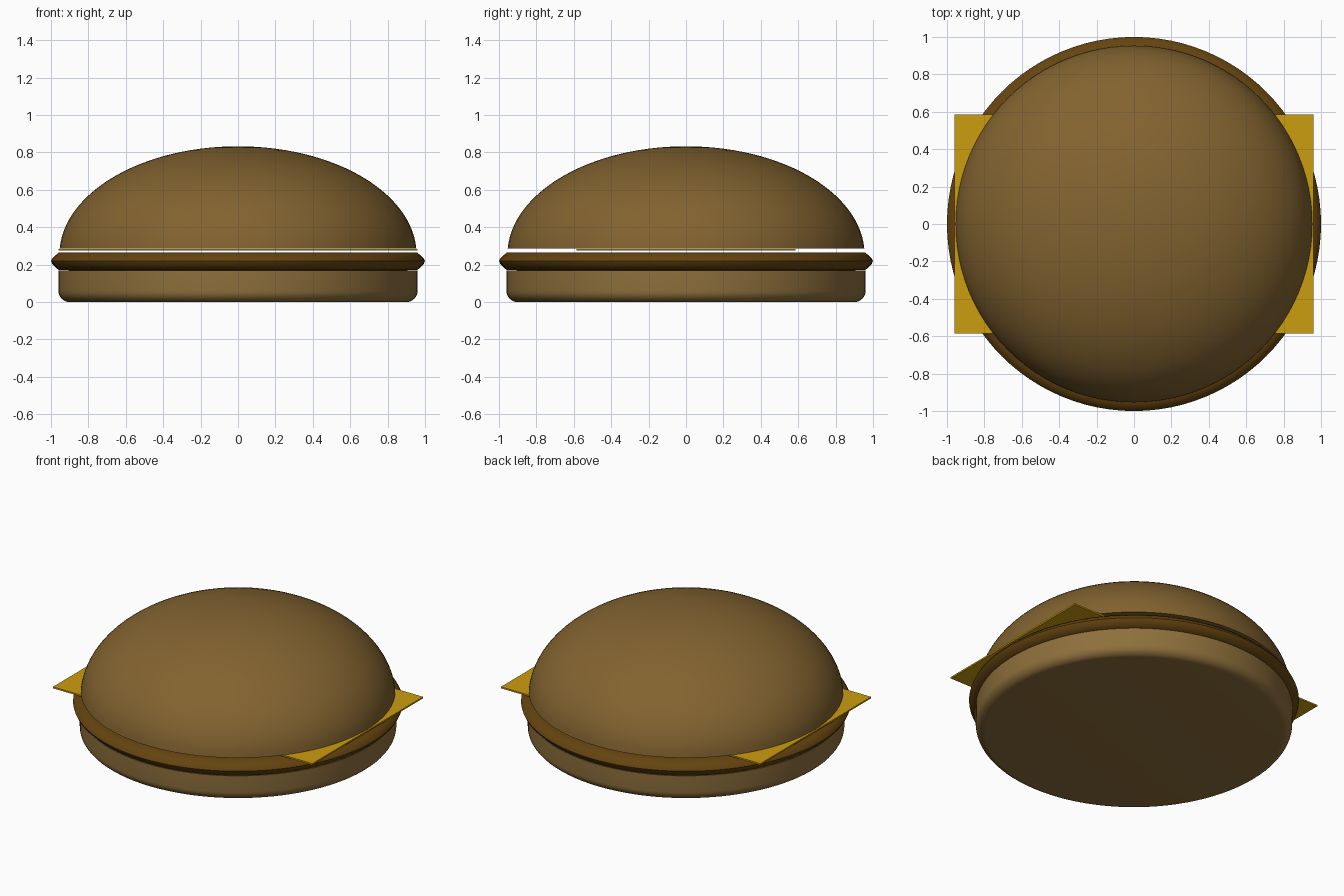
import bpy, bmesh, math

if "Cube" in bpy.data.objects:
    bpy.data.objects.remove(bpy.data.objects["Cube"])


def material(name, color):
    m = bpy.data.materials.new(name)
    m.diffuse_color = (*color, 1)
    m.use_nodes = True
    m.node_tree.nodes["Principled BSDF"].inputs["Base Color"].default_value = m.diffuse_color
    return m


def finish(bm, name, mat):
    bmesh.ops.recalc_face_normals(bm, faces=bm.faces)
    me = bpy.data.meshes.new(name)
    bm.to_mesh(me)
    bm.free()
    ob = bpy.data.objects.new(name, me)
    bpy.context.collection.objects.link(ob)
    me.materials.append(mat)
    bpy.ops.object.select_all(action='DESELECT')
    bpy.context.view_layer.objects.active = ob
    ob.select_set(True)
    bpy.ops.object.shade_smooth_by_angle(angle=math.radians(50))
    return ob


def lathe(name, profile, mat, sides=96):
    """Revolve an (r, z) profile that starts and ends on the axis."""
    bm = bmesh.new()
    vs = [bm.verts.new((r, 0, z)) for r, z in profile]
    es = [bm.edges.new(p) for p in zip(vs, vs[1:])]
    bmesh.ops.spin(bm, geom=vs + es, cent=(0, 0, 0), axis=(0, 0, 1),
                   angle=math.tau, steps=sides, use_merge=True)
    bmesh.ops.remove_doubles(bm, verts=bm.verts, dist=1e-5)
    return finish(bm, name, mat)


def arc(cr, cz, rr, rz, a0, a1, n):
    angles = [math.radians(a0 + (a1 - a0) * i / n) for i in range(n + 1)]
    return [(max(0, cr + rr * math.cos(a)), cz + rz * math.sin(a)) for a in angles]


bread_dark = material("crust", (0.225, 0.125, 0.029))
bread = material("bread", (0.27, 0.16, 0.045))
meat = material("meat", (0.13, 0.058, 0.005))
yellow = material("cheese", (0.60, 0.34, 0.005))

# Bottom bun with a rounded lower rim
lathe("bottom_bun", [(0, 0)] + arc(0.90, 0.06, 0.06, 0.06, -90, 0, 8)
      + [(0.96, 0.17), (0, 0.17)], bread)

# Patty with a bulging edge
lathe("patty", [(0, 0.17), (0.90, 0.17), (0.96, 0.172), (0.993, 0.204), (1.0, 0.22),
                (0.993, 0.234), (0.96, 0.264), (0.90, 0.266), (0, 0.266)], meat)

# Thin cheese slice
bm = bmesh.new()
bmesh.ops.create_cube(bm, size=1)
bmesh.ops.scale(bm, vec=(1.92, 1.17, 0.01), verts=bm.verts)
bmesh.ops.translate(bm, vec=(0, 0, 0.28), verts=bm.verts)
finish(bm, "cheese_slice", yellow)

# Domed top bun
lathe("top_bun", [(0, 0.287)] + arc(0, 0.253, 0.955, 0.58, 3.4, 90, 28), bread_dark)
